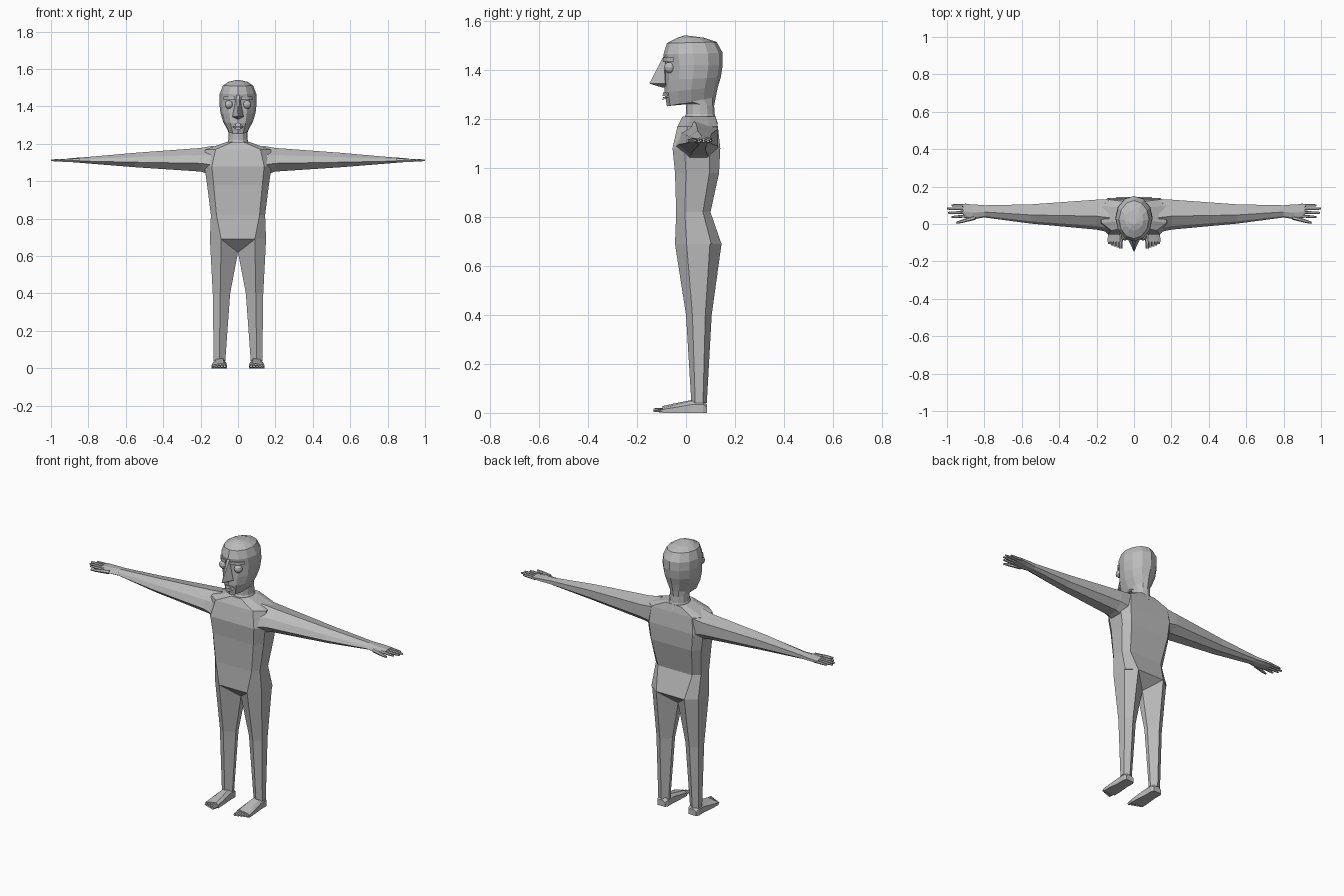
import bpy, bmesh
from math import sin, cos, pi
from mathutils import Vector

cube = bpy.data.objects.get("Cube")
if cube:
    bpy.data.objects.remove(cube, do_unlink=True)

skin = bpy.data.materials.new("plain grey")
skin.use_nodes = True
skin.diffuse_color = (0.5, 0.5, 0.5, 1)
skin.node_tree.nodes["Principled BSDF"].inputs["Base Color"].default_value = (0.5, 0.5, 0.5, 1)


def finish(name, bm, mirror=False):
    bmesh.ops.recalc_face_normals(bm, faces=bm.faces[:])
    mesh = bpy.data.meshes.new(name)
    bm.to_mesh(mesh)
    bm.free()
    mesh.materials.append(skin)
    ob = bpy.data.objects.new(name, mesh)
    bpy.context.collection.objects.link(ob)
    if mirror:
        ob.modifiers.new("Mirror", 'MIRROR')
    return ob


def loft(name, rings, mirror=False):
    """Skin a stack of equal-length rings and cap both ends."""
    bm = bmesh.new()
    loops = [[bm.verts.new(p) for p in ring] for ring in rings]
    n = len(loops[0])
    for a, b in zip(loops, loops[1:]):
        for i in range(n):
            j = (i + 1) % n
            bm.faces.new((a[i], a[j], b[j], b[i]))
    bm.faces.new(loops[0])
    bm.faces.new(loops[-1])
    return finish(name, bm, mirror)


def hull(name, points, mirror=False):
    bm = bmesh.new()
    for p in points:
        bm.verts.new(p)
    bmesh.ops.convex_hull(bm, input=bm.verts[:])
    return finish(name, bm, mirror)


def digit(name, start, end, r0, r1):
    """Tapered six-sided finger or toe between two points."""
    start, end = Vector(start), Vector(end)
    axis = (end - start).normalized()
    side = axis.cross(Vector((0, 0, 1))).normalized()
    up = side.cross(axis)
    rings = []
    for t, r in ((0, r0), (0.75, (r0 + r1) / 2), (1, r1)):
        c = start.lerp(end, t)
        rings.append([c + r * (side * cos(k * pi / 3) + up * sin(k * pi / 3)) for k in range(6)])
    return loft(name, rings, True)


# Torso: eight-sided rings given as z, front panel, half width, back panel, front y, back y
def torso_ring(z, fx, w, bx, f, b):
    m0, m1 = f + (b - f) * 0.25, f + (b - f) * 0.78
    half = [(fx, f), (w, m0), (w, m1), (bx, b)]
    return [(x, y, z) for x, y in half] + [(-x, y, z) for x, y in reversed(half)]


loft("torso", [torso_ring(*r) for r in (
    (0.69, 0.09, 0.15, 0.09, -0.045, 0.145),
    (0.82, 0.115, 0.145, 0.11, -0.04, 0.10),
    (0.98, 0.13, 0.165, 0.13, -0.045, 0.135),
    (1.08, 0.14, 0.18, 0.14, -0.055, 0.14),
    (1.17, 0.12, 0.175, 0.13, -0.035, 0.13),
    (1.21, 0.03, 0.06, 0.05, -0.015, 0.12))])

# Crotch: wedge closing the gap between the legs
hull("crotch", [(s * 0.09, y, 0.69) for s in (-1, 1) for y in (-0.045, 0.145)]
     + [(0, 0.03, 0.62), (0, 0.07, 0.62)])


# Legs: inner edge, front/back edge, outer edge, front y, back y, z and inner z
def leg_ring(xi, xm, xo, f, b, z, zi):
    d = b - f
    return [(xm, f, z), (xo, f + d * 0.25, z), (xo, f + d * 0.75, z),
            (xm, b, z), (xi, f + d * 0.62, zi), (xi, f + d * 0.38, zi)]


loft("leg", [leg_ring(*r) for r in (
    (0.0, 0.09, 0.15, -0.045, 0.145, 0.69, 0.62),
    (0.042, 0.095, 0.135, 0.0, 0.105, 0.4, 0.4),
    (0.068, 0.10, 0.13, 0.022, 0.085, 0.04, 0.04))], True)


# Feet: sections from heel to ball as y, inner x, outer x, inner top, outer top
def foot_ring(y, x0, x1, t0, t1):
    return [(x0, y, 0), (x1, y, 0), (x1, y, t1 * 0.7),
            (x1 - 0.015, y, t1), (x0 + 0.015, y, t0), (x0, y, t0 * 0.7)]


loft("foot", [foot_ring(*r) for r in (
    (0.085, 0.075, 0.125, 0.035, 0.035),
    (0.07, 0.067, 0.132, 0.05, 0.05),
    (0.02, 0.067, 0.132, 0.052, 0.048),
    (-0.04, 0.062, 0.138, 0.04, 0.033),
    (-0.095, 0.06, 0.142, 0.028, 0.02))], True)
for i in range(5):
    x = 0.071 + 0.0155 * i
    r = 0.0115 - 0.001 * i
    digit("toe", (x, -0.08, r), (x, -0.132 + 0.006 * i, r), r, r * 0.7)


# Arms: sections along x as x, front y, back y, bottom z, top z
def arm_ring(x, f, b, lo, hi):
    d, h = b - f, hi - lo
    return [(x, f + d * 0.3, lo), (x, f, lo + h * 0.35), (x, f + d * 0.12, lo + h * 0.7),
            (x, f + d * 0.45, hi), (x, b, lo + h * 0.85), (x, b, lo + h * 0.3),
            (x, f + d * 0.75, lo)]


loft("arm", [arm_ring(*r) for r in (
    (0.13, -0.045, 0.13, 1.03, 1.19),
    (0.20, -0.03, 0.13, 1.052, 1.178),
    (0.55, 0.002, 0.105, 1.075, 1.152),
    (0.80, 0.035, 0.10, 1.095, 1.13),
    (0.86, 0.025, 0.105, 1.10, 1.126),
    (0.915, 0.035, 0.107, 1.104, 1.122))], True)
for y0, y1, tip in ((0.10, 0.10, 0.975), (0.081, 0.082, 1.0), (0.062, 0.06, 0.995), (0.043, 0.037, 0.975)):
    digit("finger", (0.895, y0, 1.113), (tip, y1, 1.112), 0.0085, 0.005)
digit("thumb", (0.85, 0.034, 1.112), (0.95, 0.006, 1.11), 0.012, 0.005)


# Head and neck: tilted rings as front z, back z, half width, front y, back y
def head_ring(zf, zb, w, f, b):
    c, d, ring = (f + b) / 2, (b - f) / 2, []
    for k in range(12):
        a = k * pi / 6
        t = (1 - cos(a)) / 2
        ring.append((w * sin(a), c - d * cos(a), zf + (zb - zf) * t))
    return ring


loft("head_and_neck", [head_ring(*r) for r in (
    (1.17, 1.18, 0.07, -0.03, 0.13),
    (1.22, 1.22, 0.052, 0.0, 0.117),
    (1.265, 1.255, 0.05, 0.0, 0.115),
    (1.252, 1.29, 0.055, -0.078, 0.122),
    (1.31, 1.33, 0.08, -0.088, 0.13),
    (1.36, 1.37, 0.094, -0.086, 0.142),
    (1.42, 1.42, 0.10, -0.084, 0.15),
    (1.465, 1.47, 0.098, -0.092, 0.15),
    (1.51, 1.515, 0.08, -0.078, 0.125),
    (1.532, 1.532, 0.05, -0.035, 0.075),
    (1.542, 1.54, 0.01, -0.005, 0.015))])

# Face: nose wedge, brow, eyes and lips
hull("nose", [(0.008, -0.09, 1.46), (-0.008, -0.09, 1.46), (0, -0.15, 1.345),
              (0.03, -0.085, 1.345), (-0.03, -0.085, 1.345), (0, -0.10, 1.33), (0, -0.08, 1.33)])
hull("brow", [(x, y, z) for x, y in ((0.015, -0.094), (0.055, -0.078), (0.078, -0.05), (0.03, -0.05))
              for z in (1.435, 1.452)], True)

bm = bmesh.new()
bmesh.ops.create_uvsphere(bm, u_segments=10, v_segments=6, radius=0.023)
bmesh.ops.translate(bm, verts=bm.verts[:], vec=(0.048, -0.066, 1.41))
finish("eye", bm, True)

for name, z0, z1 in (("upper_lip", 1.294, 1.308), ("lower_lip", 1.278, 1.29)):
    hull(name, [(s * 0.036, -0.07, 1.292) for s in (-1, 1)]
         + [(s * 0.014, y, z) for s in (-1, 1) for y, z in ((-0.096, z0), (-0.094, z1), (-0.07, z1))])
